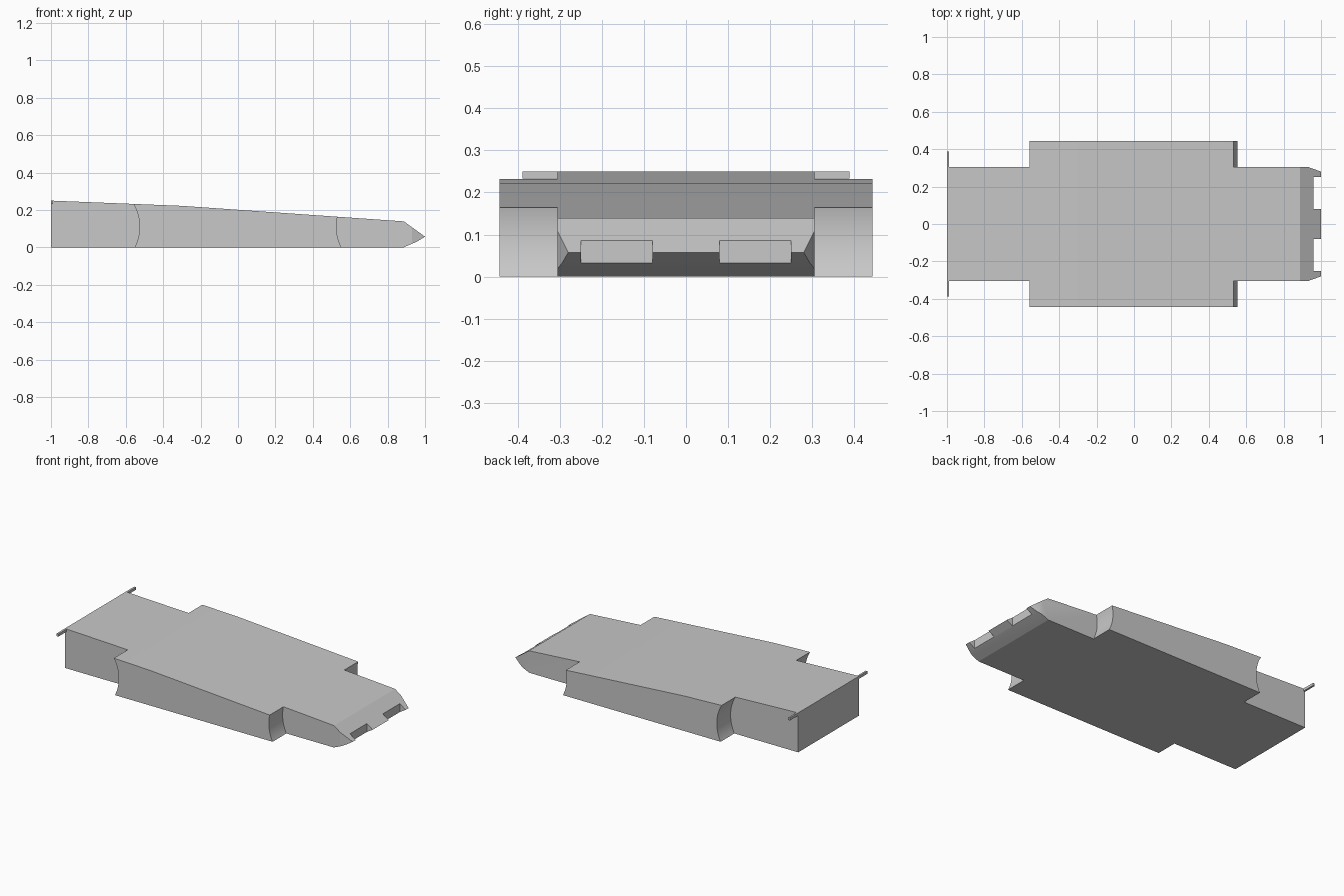
import bpy, bmesh, math

if "Cube" in bpy.data.objects:
    bpy.data.objects.remove(bpy.data.objects["Cube"])

grey = bpy.data.materials.new("light grey")
grey.use_nodes = True
colour = (0.58, 0.58, 0.58, 1)
grey.diffuse_color = colour
for node in grey.node_tree.nodes:
    if node.type == 'BSDF_PRINCIPLED':
        node.inputs["Base Color"].default_value = colour


def prism(name, points, low, high, axis='y'):
    """Extrude an outline: (x, z) along y, or (x, y) along z."""
    bm = bmesh.new()
    place = (lambda a, b: (a, low, b)) if axis == 'y' else (lambda a, b: (a, b, low))
    face = bm.faces.new([bm.verts.new(place(a, b)) for a, b in points])
    out = bmesh.ops.extrude_face_region(bm, geom=[face])
    verts = [v for v in out["geom"] if isinstance(v, bmesh.types.BMVert)]
    move = (0, high - low, 0) if axis == 'y' else (0, 0, high - low)
    bmesh.ops.translate(bm, verts=verts, vec=move)
    bmesh.ops.recalc_face_normals(bm, faces=bm.faces)
    mesh = bpy.data.meshes.new(name)
    bm.to_mesh(mesh)
    bm.free()
    obj = bpy.data.objects.new(name, mesh)
    mesh.materials.append(grey)
    bpy.context.collection.objects.link(obj)
    return obj


def cut(target, cutter):
    cutter.hide_render = True
    mod = target.modifiers.new("cut", 'BOOLEAN')
    mod.operation = 'DIFFERENCE'
    mod.solver = 'EXACT'
    mod.object = cutter
    bpy.context.view_layer.objects.active = target
    bpy.ops.object.modifier_apply(modifier=mod.name)
    bpy.data.objects.remove(cutter)


# Wedge-shaped hull slab with a pointed nose
hull = prism("hull", [(-1, 0), (0.885, 0), (0.957, 0.031), (1, 0.057),
                      (0.887, 0.139), (-0.3, 0.222), (-1, 0.25)], -0.443, 0.443)

# Corner wells with wheel-arch ends, open to the front and back
half, width, flank = 0.305, 0.443, 0.6
for side in (-1, 1):
    for end in (-1, 1):
        arc = []
        for i in range(25):
            t = math.radians(-50 + 100 * i / 24)
            arc.append((end * (0.766 - 0.24 * math.cos(t)), 0.11 + 0.24 * math.sin(t)))
        outline = [(end * 1.2, arc[0][1])] + arc + [(end * 1.2, arc[-1][1])]
        lo, hi = sorted((side * half, side * flank))
        cut(hull, prism("well_cutter", outline, lo, hi))

    # Bevelled nose corner
    corner = [(0.93, side * half), (1.07, side * 0.255),
              (1.07, side * 0.4), (0.93, side * 0.4)]
    cut(hull, prism("nose_cutter", corner, -0.1, 0.4, 'z'))

    # Notch in the nose tip
    lo, hi = sorted((side * 0.08, side * 0.25))
    notch = [(0.96, -0.1), (1.1, -0.1), (1.1, 0.3), (0.96, 0.3)]
    cut(hull, prism("notch_cutter", notch, lo, hi))

    # Thin tab at the upper rear corner
    lo, hi = sorted((side * half, side * 0.388))
    tab = prism("left_rear_tab" if side == 1 else "right_rear_tab",
                [(-1, 0.233), (-0.988, 0.233), (-0.988, 0.2495), (-1, 0.25)], lo, hi)

# Smooth arches, sharp edges elsewhere
bpy.ops.object.select_all(action='DESELECT')
hull.select_set(True)
bpy.context.view_layer.objects.active = hull
bpy.ops.object.shade_smooth_by_angle(angle=math.radians(20))
